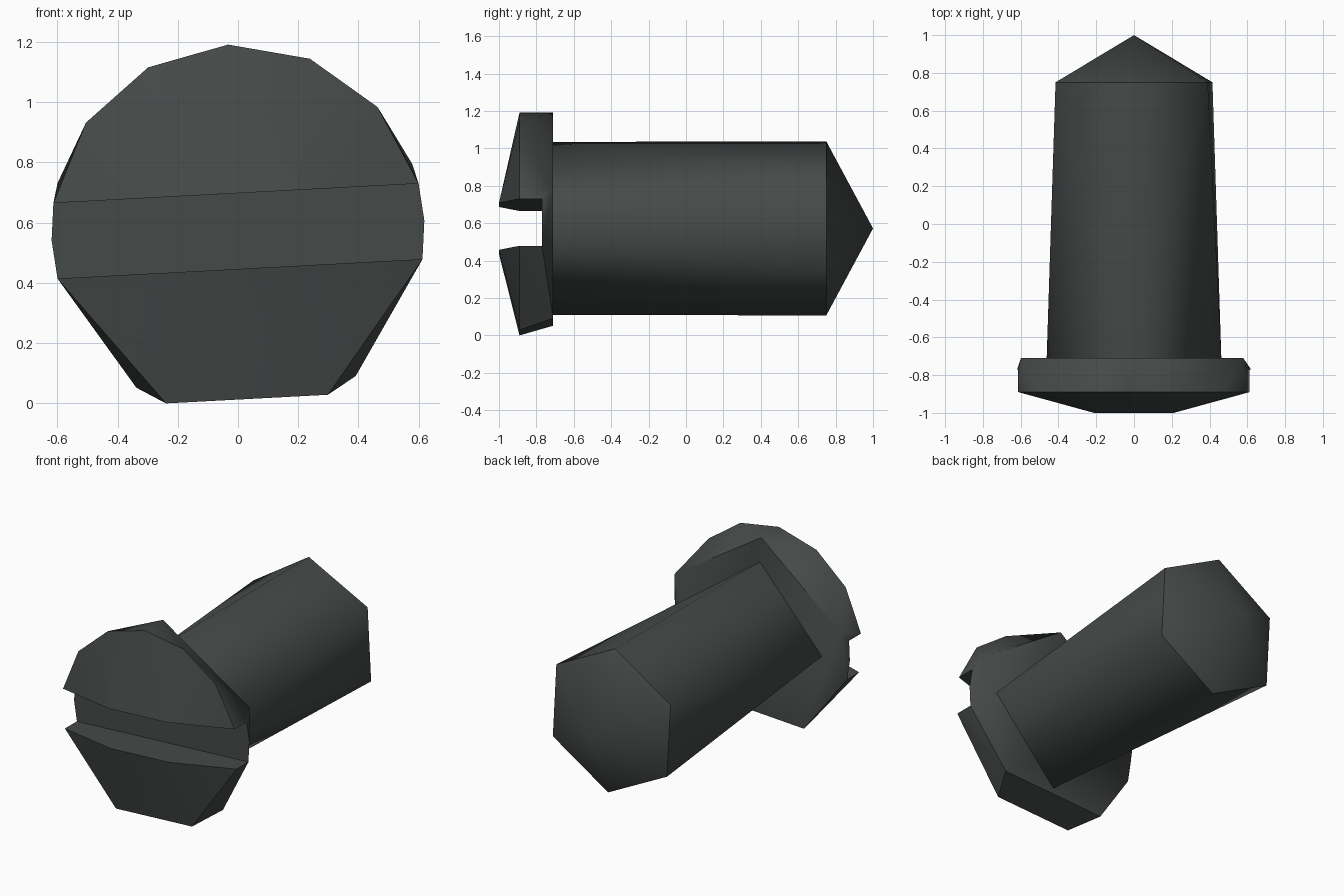
import bpy, bmesh, math
from mathutils import Matrix, Vector

if "Cube" in bpy.data.objects:
    bpy.data.objects.remove(bpy.data.objects["Cube"])

CZ = 0.572                      # height of the screw axis
TILT = math.radians(3.05)       # roll of the screw about its axis
TO_WORLD = Matrix.Translation((0, 0, CZ)) @ Matrix.Rotation(-TILT, 4, 'Y')

mat = bpy.data.materials.new("dark_steel")
mat.diffuse_color = (0.06, 0.068, 0.066, 1)
mat.use_nodes = True
mat.node_tree.nodes["Principled BSDF"].inputs["Base Color"].default_value = mat.diffuse_color


def ring(r, y, degrees):
    return [(r * math.cos(math.radians(a)), y, r * math.sin(math.radians(a))) for a in degrees]


def regular(n):
    return [90 + 360 / n * i for i in range(n)]


def hull(name, points):
    bm = bmesh.new()
    for p in points:
        bm.verts.new(TO_WORLD @ Vector(p))
    bmesh.ops.convex_hull(bm, input=bm.verts[:])
    bmesh.ops.delete(bm, geom=[v for v in bm.verts if not v.link_faces], context='VERTS')
    bmesh.ops.dissolve_limit(bm, angle_limit=0.005, verts=bm.verts[:], edges=bm.edges[:])
    bmesh.ops.recalc_face_normals(bm, faces=bm.faces[:])
    me = bpy.data.meshes.new(name)
    bm.to_mesh(me)
    bm.free()
    me.materials.append(mat)
    ob = bpy.data.objects.new(name, me)
    bpy.context.collection.objects.link(ob)
    return ob


# Head: low dome, uneven rim, slot-floor ends, pentagon underside
R, SLOT, FLOOR = 0.62, 0.125, -0.77
end = math.degrees(math.asin(SLOT / R))
step = 360 / 14
dome = [(x, -1, z) for x in (-0.205, 0.205) for z in (-SLOT, SLOT)]
upper = [90 + step * k for k in (-2, -1, 0, 1, 2)]
lower = [90 - step * k for k in (6, 8)]
slot_ends = [end, -end, 180 - end, 180 + end]
floor_ends = slot_ends + [0, 180]
head = hull("screw_head", dome + ring(R, -0.89, upper + lower + slot_ends)
            + ring(R, FLOOR, floor_ends) + ring(R, -0.71, regular(5)))

# Straight screwdriver slot
w = SLOT + 0.0006
cutter = hull("slot_cutter", [(x, y, z) for x in (-1, 1) for y in (-1.2, FLOOR + 0.0006) for z in (-w, w)])
cutter.hide_render = True
mod = head.modifiers.new("slot", 'BOOLEAN')
mod.operation = 'DIFFERENCE'
mod.solver = 'EXACT'
mod.object = cutter
bpy.context.view_layer.objects.active = head
head.select_set(True)
bpy.ops.object.modifier_apply(modifier=mod.name)
bpy.data.objects.remove(cutter)
bpy.ops.object.select_all(action='DESELECT')
head.select_set(True)
bpy.ops.object.shade_smooth_by_angle(angle=math.radians(40))

# Shaft: square root blending into a hexagon, then a pointed tip
shaft = hull("screw_shaft", ring(0.463, -0.71, regular(4)) + ring(0.466, 0.75, regular(6)) + [(0, 1, 0)])
me = shaft.data
for p in me.polygons:
    p.use_smooth = True
for e in me.edges:
    a, b = (me.vertices[i].co.y for i in e.vertices)
    e.use_edge_sharp = abs(a - b) < 0.01
